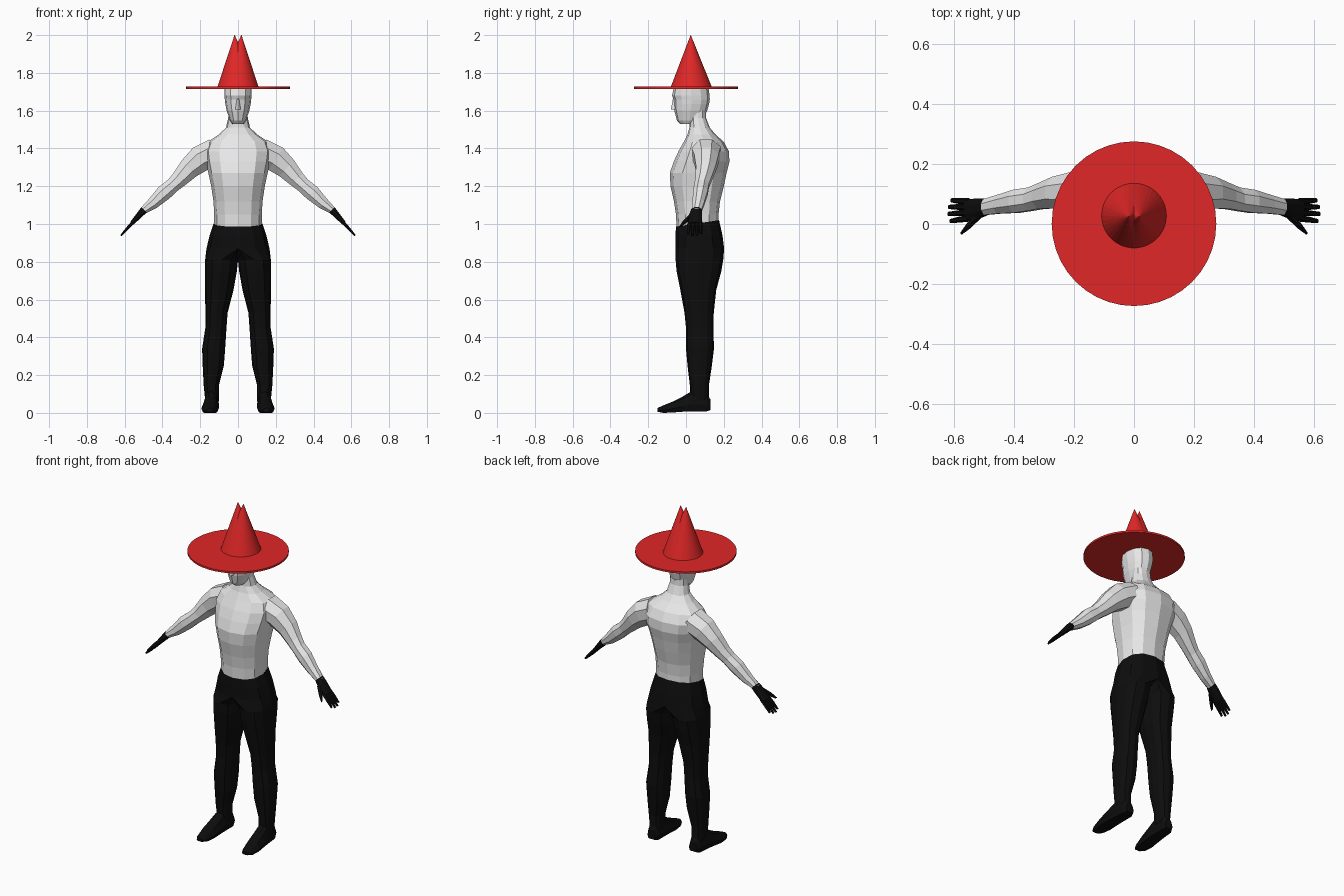
import bpy, bmesh, math
from mathutils import Vector

def material(name, rgb):
    m = bpy.data.materials.new(name)
    m.diffuse_color = (*rgb, 1)
    return m

GREY = material("light_grey", (0.8, 0.8, 0.8))
BLACK = material("black", (0.004, 0.004, 0.004))
RED = material("red", (0.75, 0.02, 0.02))
N = 12

def power(v, p):
    return math.copysign(abs(v) ** p, v)

def loft(name, rings, mat, cap_start=True, cap_end=True, mirror=True):
    """Skin a list of point rings; half bodies lose their centre-plane faces."""
    bm = bmesh.new()
    vs = [[bm.verts.new(p) for p in r] for r in rings]
    n = len(vs[0])
    for a, b in zip(vs, vs[1:]):
        for i in range(n):
            j = (i + 1) % n
            bm.faces.new((a[i], a[j], b[j], b[i]))
    if cap_start:
        bm.faces.new(vs[0][::-1])
    if cap_end:
        bm.faces.new(vs[-1])
    bmesh.ops.recalc_face_normals(bm, faces=bm.faces[:])
    if mirror:
        inner = [f for f in bm.faces if all(v.co.x < 1e-5 for v in f.verts)]
        bmesh.ops.delete(bm, geom=inner, context='FACES')
    me = bpy.data.meshes.new(name)
    bm.to_mesh(me)
    bm.free()
    me.materials.append(mat)
    ob = bpy.data.objects.new(name, me)
    bpy.context.collection.objects.link(ob)
    if mirror:
        mod = ob.modifiers.new("mirror", 'MIRROR')
        mod.merge_threshold = 0.0005
    return ob

def level(z, cx, w, yf, yb, p=0.85, tilt=0.0):
    """Horizontal ring from half-width, front y and back y, kept on x >= 0."""
    cy, ry, pts = (yf + yb) / 2, (yb - yf) / 2, []
    for i in range(N):
        a = math.tau * i / N
        y = cy + ry * power(math.sin(a), p)
        pts.append(Vector((max(0, cx + w * power(math.cos(a), p)), y, z + tilt * (y - 0.06))))
    return pts

def limb(path, n=8):
    """Rings across a path of (x, y, z, thickness radius, y radius)."""
    rings = []
    for i, (x, y, z, r, ry) in enumerate(path):
        a, b = path[max(i - 1, 0)], path[min(i + 1, len(path) - 1)]
        d = Vector((b[0] - a[0], 0, b[2] - a[2])).normalized()
        u = Vector((-d.z, 0, d.x))
        rings.append([Vector((x, y, z)) + u * r * math.cos(math.tau * (k + .5) / n)
                      + Vector((0, ry * math.sin(math.tau * (k + .5) / n), 0)) for k in range(n)])
    return rings

# trousers: two legs that merge into the pelvis
legs = [(.06, .137, .036, .025, .12), (.15, .141, .041, .02, .122), (.25, .131, .056, .008, .137),
        (.34, .129, .061, 0, .148), (.45, .117, .056, 0, .145), (.53, .114, .059, -.008, .147),
        (.65, .099, .075, -.03, .16), (.75, .09, .084, -.05, .187), (.81, .087, .087, -.055, .197),
        (.87, 0, .167, -.056, .202), (.94, 0, .15, -.056, .193)]
loft("trousers", [level(*r) for r in legs] + [level(1.003, 0, .129, -.053, .175, tilt=.15)],
     BLACK, cap_end=False)

# torso with neck
body = [(1.05, 0, .126, -.053, .172), (1.12, 0, .13, -.064, .18), (1.20, 0, .142, -.082, .20),
        (1.27, 0, .157, -.086, .215), (1.33, 0, .17, -.065, .23), (1.385, 0, .178, -.04, .227),
        (1.435, 0, .16, -.012, .2), (1.475, 0, .1, .008, .155), (1.51, 0, .064, .018, .126),
        (1.56, 0, .052, .02, .107), (1.60, 0, .05, .02, .105)]
loft("torso", [level(1.0, 0, .126, -.05, .172, tilt=.15)] + [level(*r) for r in body],
     GREY, cap_start=False)

# head and nose
skull = [(1.53, 0, .03, -.03, .05), (1.548, 0, .042, -.048, .085), (1.60, 0, .06, -.062, .112),
         (1.635, 0, .067, -.064, .122), (1.66, 0, .07, -.066, .126), (1.68, 0, .072, -.074, .125),
         (1.715, 0, .072, -.066, .12), (1.75, 0, .055, -.04, .095)]
loft("head", [level(*r, .9) for r in skull], GREY)
loft("nose", [level(1.606, 0, .014, -.08, -.04, 1), level(1.665, 0, .007, -.069, -.04, 1)], GREY)

# arms
arm = [(.12, .105, 1.385, .075, .085), (.2, .108, 1.345, .076, .07), (.258, .105, 1.295, .062, .057),
       (.31, .093, 1.238, .048, .046), (.345, .083, 1.205, .042, .042), (.392, .076, 1.165, .045, .042),
       (.45, .066, 1.11, .034, .034), (.508, .055, 1.066, .019, .028)]
loft("arms", limb(arm), GREY)

# gloves: palm, four fingers and a thumb
loft("glove_palms", limb([(.497, .056, 1.075, .022, .03), (.52, .052, 1.05, .018, .036),
                          (.562, .047, 1.003, .012, .038)]), BLACK)
for k, (y0, y1, reach) in enumerate([(.019, .01, .95), (.038, .034, 1.05), (.057, .057, 1.03), (.075, .079, .9)]):
    loft(f"glove_fingers_{k + 1}",
         limb([(.55, y0, 1.015, .01, .011), (.585, (y0 + y1) / 2, .978, .009, .01),
               (.55 + .067 * reach, y1, 1.015 - .073 * reach, .005, .007)], 6), BLACK)
loft("glove_thumbs", limb([(.515, .03, 1.05, .013, .014), (.55, -.003, 1.015, .012, .014),
                           (.576, -.03, .987, .005, .006)], 6), BLACK)

# shoes: rings across y (y, centre x, half-width, bottom, top)
def shoe_ring(y, cx, w, z0, z1):
    shape = [(-.8, 0), (.8, 0), (1, .35), (.65, .85), (.25, 1), (-.25, 1), (-.65, .85), (-1, .35)]
    return [Vector((cx + w * a, y, z0 + (z1 - z0) * b)) for a, b in shape]

shoe = [(.13, .137, .026, .015, .07), (.11, .138, .037, .008, .105), (.03, .142, .042, .008, .115),
        (-.02, .145, .045, .006, .085), (-.07, .148, .046, .002, .06), (-.12, .15, .036, 0, .04),
        (-.15, .15, .018, .006, .026)]
loft("shoes", [shoe_ring(*r) for r in shoe], BLACK)

# hat: flat brim and a crown with two close peaks
def disc(cx, cy, z, r, n=40):
    return [Vector((cx + r * math.cos(math.tau * i / n), cy + r * math.sin(math.tau * i / n), z))
            for i in range(n)]

loft("hat_brim", [disc(0, .001, 1.716, .275), disc(0, .001, 1.727, .275)], RED, mirror=False)
for side, label in ((1, "right"), (-1, "left")):
    loft(f"hat_crown_{label}", [disc(0, .028, 1.722, .11), disc(side * .018, .025, 2.0, .0008)],
         RED, mirror=False)
